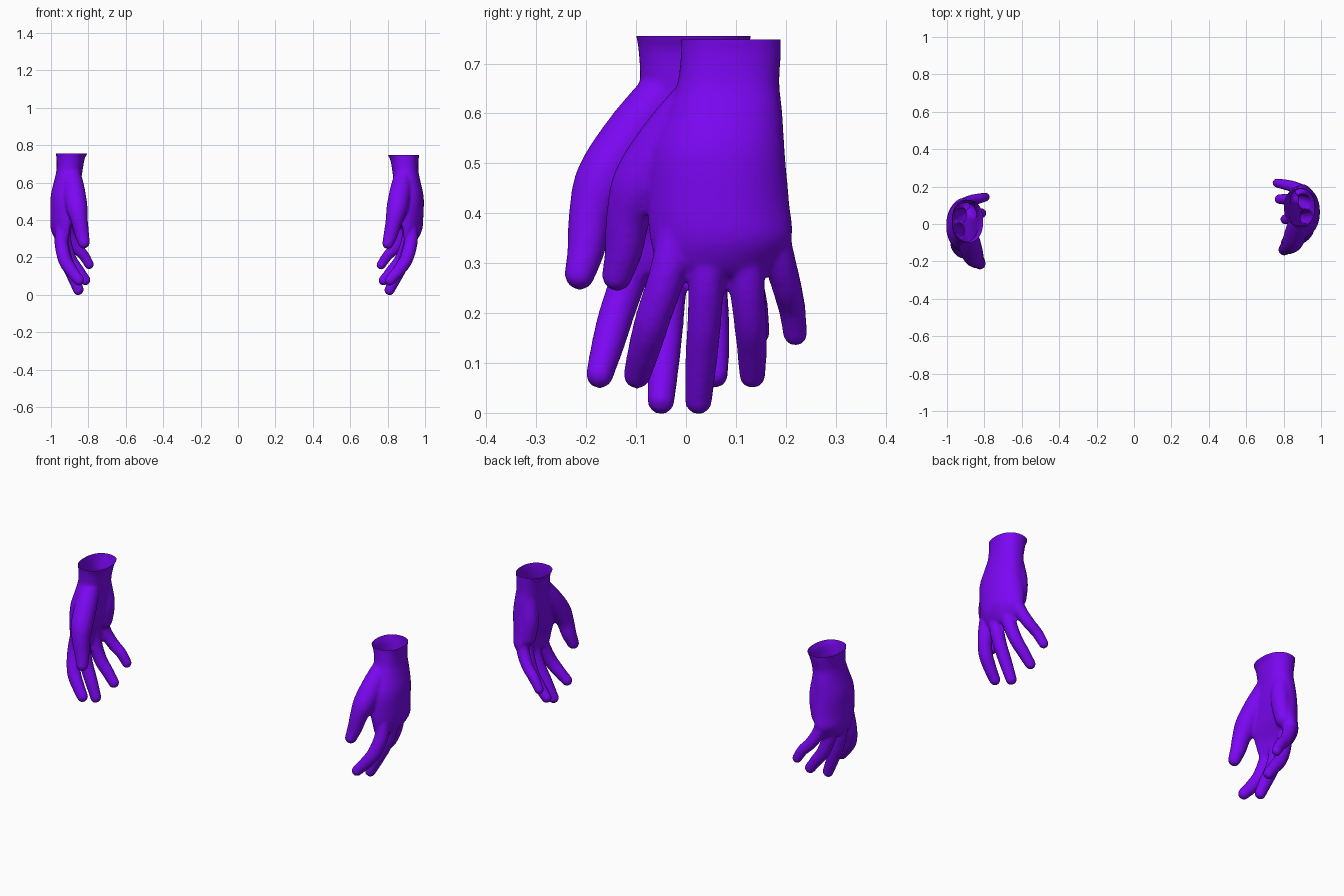
import bpy, bmesh
from math import sin, cos, pi, copysign
from mathutils import Vector

if "Cube" in bpy.data.objects:
    bpy.data.objects.remove(bpy.data.objects["Cube"])

# palm and wrist sections: z, centre x, centre y, radius x, radius y, arch
PALM = [(.78, .885, .09, .085, .10, 0), (.75, .885, .09, .085, .10, 0),
        (.72, .89, .09, .075, .10, 0), (.66, .895, .085, .07, .102, 0),
        (.60, .905, .078, .072, .115, .005), (.52, .917, .066, .076, .132, .015),
        (.42, .925, .065, .066, .142, .03), (.35, .935, .07, .050, .142, .035),
        (.30, .928, .06, .034, .118, .03), (.275, .922, .06, .018, .09, .025)]

# digits and the outer palm pad as chains of x, y, z, radius
DIGITS = [
    [(.885, .035, .64, .05), (.87, -.025, .56, .058), (.852, -.086, .47, .058),
     (.835, -.114, .40, .046), (.818, -.124, .33, .039), (.802, -.138, .275, .031)],
    [(.92, -.015, .42, .035), (.925, -.035, .29, .037), (.90, -.066, .19, .036),
     (.86, -.083, .13, .033), (.812, -.098, .076, .028)],
    [(.925, .045, .42, .037), (.922, .042, .29, .037), (.893, .037, .19, .035),
     (.853, .031, .11, .033), (.81, .025, .025, .028)],
    [(.92, .115, .42, .035), (.908, .12, .29, .037), (.87, .128, .19, .034),
     (.823, .132, .13, .031), (.778, .133, .076, .027)],
    [(.905, .165, .43, .035), (.893, .18, .335, .034), (.85, .20, .26, .031),
     (.80, .212, .21, .028), (.765, .219, .159, .025)],
    [(.885, .14, .62, .045), (.872, .15, .50, .05), (.88, .158, .40, .044)]]


def spline(p, t):
    # Catmull-Rom point through a list of equal-length tuples
    i = min(int(t), len(p) - 2)
    u = t - i
    a, b, c, d = (p[max(0, min(len(p) - 1, i + k))] for k in (-1, 0, 1, 2))
    return [.5 * (2 * q + (r - o) * u + (2 * o - 5 * q + 4 * r - s) * u * u
                  + (3 * q - o - 3 * r + s) * u ** 3) for o, q, r, s in zip(a, b, c, d)]


def loft(verts, faces, sections, sides=48, steps=4):
    n = (len(sections) - 1) * steps + 1
    for k in range(n):
        z, cx, cy, rx, ry, arch = spline(sections, k / steps)
        for j in range(sides):
            c, s = cos(2 * pi * j / sides), sin(2 * pi * j / sides)
            x = copysign(abs(c) ** .85, c) * rx - arch * s * s
            y = copysign(abs(s) ** .9, s) * ry
            verts.append((cx + x, cy + y, z))
    for k in range(n - 1):
        for j in range(sides):
            a, b = k * sides + j, k * sides + (j + 1) % sides
            faces.append((a, a + sides, b + sides, b))
    faces.append(tuple(range(sides)))
    faces.append(tuple(range(n * sides - 1, (n - 1) * sides - 1, -1)))


def digit(verts, faces, pts, ball, steps=7):
    # closely spaced balls along the bone line
    for k in range((len(pts) - 1) * steps + 1):
        x, y, z, r = spline(pts, k / steps)
        o = len(verts)
        verts.extend((x + r * a, y + r * b, z + r * c) for a, b, c in ball[0])
        faces.extend(tuple(o + i for i in f) for f in ball[1])


def finish(name, mesh, mat):
    ob = bpy.data.objects.new(name, mesh)
    bpy.context.collection.objects.link(ob)
    mesh.materials.clear()
    mesh.materials.append(mat)
    mesh.shade_smooth()


purple = bpy.data.materials.new("purple")
purple.diffuse_color = (.2, .002, .9, 1)
purple.use_nodes = True
purple.node_tree.nodes["Principled BSDF"].inputs["Base Color"].default_value = purple.diffuse_color

# unit ball template
bm = bmesh.new()
bmesh.ops.create_uvsphere(bm, u_segments=16, v_segments=10, radius=1)
bm.verts.index_update()
ball = ([tuple(v.co) for v in bm.verts], [tuple(v.index for v in f.verts) for f in bm.faces])
bm.free()

# solid hand fused from palm and digits
verts, faces = [], []
loft(verts, faces, PALM)
for d in DIGITS:
    digit(verts, faces, d, ball)
me = bpy.data.meshes.new("blank")
me.from_pydata(verts, [], faces)
blank = bpy.data.objects.new("blank", me)
bpy.context.collection.objects.link(blank)
rm = blank.modifiers.new("fuse", 'REMESH')
rm.mode = 'VOXEL'
rm.voxel_size = .007
sm = blank.modifiers.new("soften", 'SMOOTH')
sm.factor = .5
sm.iterations = 6
dg = bpy.context.evaluated_depsgraph_get()
fused = bpy.data.meshes.new_from_object(blank.evaluated_get(dg))
bpy.data.objects.remove(blank)

# open the wrist
bm = bmesh.new()
bm.from_mesh(fused)
bmesh.ops.bisect_plane(bm, geom=bm.verts[:] + bm.edges[:] + bm.faces[:],
                       plane_co=(0, 0, .748), plane_no=(0, 0, 1), clear_outer=True)
bm.to_mesh(fused)
finish("left_hand", fused, purple)

# opposite hand: mirrored, shifted forward, fingers swung slightly outward
for v in bm.verts:
    x, y, z = v.co
    t = (.75 - z) / .75
    flare = 1 + 1.7 * max(0, z - .66)
    v.co = Vector((-(x + .005 + .04 * t * t), (y - .09) * flare + .015, z * 1.01))
bmesh.ops.reverse_faces(bm, faces=bm.faces)
other = bpy.data.meshes.new("right_hand")
bm.to_mesh(other)
bm.free()
finish("right_hand", other, purple)
